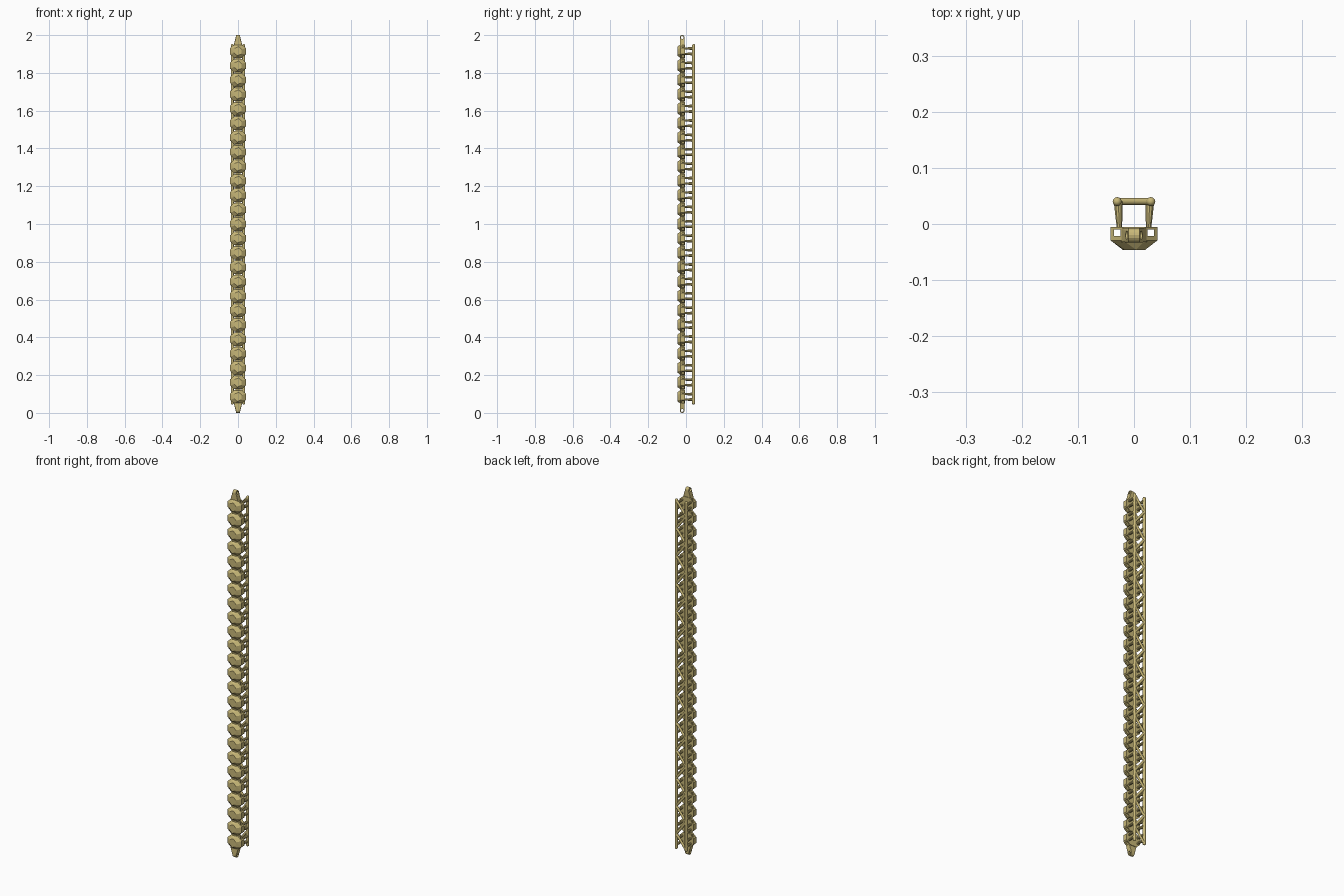
import bpy, bmesh, math
from mathutils import Vector, Matrix

if "Cube" in bpy.data.objects:
    bpy.data.objects.remove(bpy.data.objects["Cube"])

COUNT = 25
PITCH = 0.07625
Z0 = 1 - PITCH * (COUNT - 1) / 2
RAIL_X, RAIL_Y = 0.03, 0.040

gold = bpy.data.materials.new("gold")
gold.diffuse_color = (0.58, 0.48, 0.19, 1)
gold.use_nodes = True
gold.node_tree.nodes["Principled BSDF"].inputs["Base Color"].default_value = gold.diffuse_color


def finish(bm, name, smooth=False):
    bmesh.ops.recalc_face_normals(bm, faces=bm.faces)
    me = bpy.data.meshes.new(name)
    bm.to_mesh(me)
    bm.free()
    ob = bpy.data.objects.new(name, me)
    me.materials.append(gold)
    bpy.context.collection.objects.link(ob)
    if smooth:
        bpy.ops.object.select_all(action='DESELECT')
        ob.select_set(True)
        bpy.context.view_layer.objects.active = ob
        bpy.ops.object.shade_smooth_by_angle(angle=math.radians(35))
    return ob


def rod(bm, a, b, r1, r2=None, sides=12):
    a, b = Vector(a), Vector(b)
    d = b - a
    m = Matrix.Translation((a + b) / 2) @ d.to_track_quat('Z', 'Y').to_matrix().to_4x4()
    bmesh.ops.create_cone(bm, cap_ends=True, segments=sides, radius1=r1,
                          radius2=r1 if r2 is None else r2, depth=d.length, matrix=m)


def hull(points):
    bm = bmesh.new()
    for p in points:
        bm.verts.new(p)
    bmesh.ops.convex_hull(bm, input=bm.verts[:])
    bmesh.ops.dissolve_limit(bm, angle_limit=0.02, verts=bm.verts[:], edges=bm.edges[:])
    return bm


def box(bm, size, loc):
    bmesh.ops.create_cube(bm, size=1, matrix=Matrix.Translation(loc) @ Matrix.Diagonal((*size, 1)))


def cut(ob, cutter):
    mod = ob.modifiers.new("cut", 'BOOLEAN')
    mod.operation = 'DIFFERENCE'
    mod.solver = 'EXACT'
    mod.object = cutter
    cutter.hide_render = True
    bpy.context.view_layer.objects.active = ob
    bpy.ops.object.modifier_apply(modifier=mod.name)
    bpy.data.objects.remove(cutter)


# Faceted bead: octagonal block with a smaller, twisted front facet
outline = [(0.042, 0.016), (0.020, 0.036), (-0.020, 0.036), (-0.042, 0.016),
           (-0.042, -0.016), (-0.020, -0.036), (0.020, -0.036), (0.042, -0.016)]
front = [(0.020, 0.009), (0.004, 0.024), (-0.017, 0.016),
         (-0.020, -0.009), (-0.004, -0.024), (0.017, -0.016)]
points = [(x, y, z) for y in (-0.005, -0.029) for x, z in outline]
points += [(x, -0.046, z) for x, z in front]
beads = finish(hull(points), "faceted_beads")

# Square cord holes through both sides of the bead
bm = bmesh.new()
for s in (-1, 1):
    box(bm, (0.012, 0.012, 0.2), (s * 0.030, -0.0155, 0))
cut(beads, finish(bm, "cord_hole_cutter"))
beads.location.z = Z0
arr = beads.modifiers.new("row", 'ARRAY')
arr.count = COUNT
arr.use_relative_offset = False
arr.use_constant_offset = True
arr.constant_offset_displace = (0, 0, PITCH)

# Hinge knuckles joining neighbouring beads
bm = bmesh.new()
for i in range(COUNT - 1):
    z = Z0 + PITCH * (i + 0.5)
    rod(bm, (-0.013, -0.020, z), (0.013, -0.020, z), 0.012, sides=16)
finish(bm, "hinge_knuckles", True)

# End eyelets: tapered neck with a pierced round tip, at both ends
for s, name in ((1, "top_eyelet"), (-1, "bottom_eyelet")):
    tip = 1 + s * 0.987
    pts = [(x, y, 1 + s * 0.945) for x in (-0.023, 0.023) for y in (-0.032, -0.008)]
    for k in range(16):
        a = 2 * math.pi * k / 16
        pts += [(x, -0.020 + 0.013 * math.cos(a), tip + 0.013 * math.sin(a))
                for x in (-0.010, 0.010)]
    eye = finish(hull(pts), name)
    bm = bmesh.new()
    rod(bm, (-0.05, -0.020, tip), (0.05, -0.020, tip), 0.0075, sides=16)
    cut(eye, finish(bm, "eyelet_cutter"))

# Two rear rails with rounded ends
lo, hi = 0.052, 1.945
bm = bmesh.new()
for s in (-1, 1):
    x = s * RAIL_X
    rod(bm, (x, RAIL_Y, lo), (x, RAIL_Y, hi), 0.008)
    for z in (lo, hi):
        bmesh.ops.create_uvsphere(bm, u_segments=12, v_segments=8, radius=0.008,
                                  matrix=Matrix.Translation((x, RAIL_Y, z)))
finish(bm, "rear_rails", True)

# Zigzag bracing between the rails
bm = bmesh.new()
step = (hi - lo) / COUNT
for i in range(COUNT):
    s = -1 if i % 2 == 0 else 1
    rod(bm, (s * RAIL_X, RAIL_Y, lo + i * step),
        (-s * RAIL_X, RAIL_Y, lo + (i + 1) * step), 0.0065)
finish(bm, "zigzag_braces", True)

# Tapered struts from rails to beads, two per bead on each side
bm = bmesh.new()
for i in range(COUNT):
    for dz in (-0.018, 0.018):
        for s in (-1, 1):
            z = Z0 + i * PITCH + dz * 0.8
            rod(bm, (s * 0.028, RAIL_Y, z), (s * 0.026, -0.007, z), 0.0085, 0.005, 10)
finish(bm, "support_struts", True)
